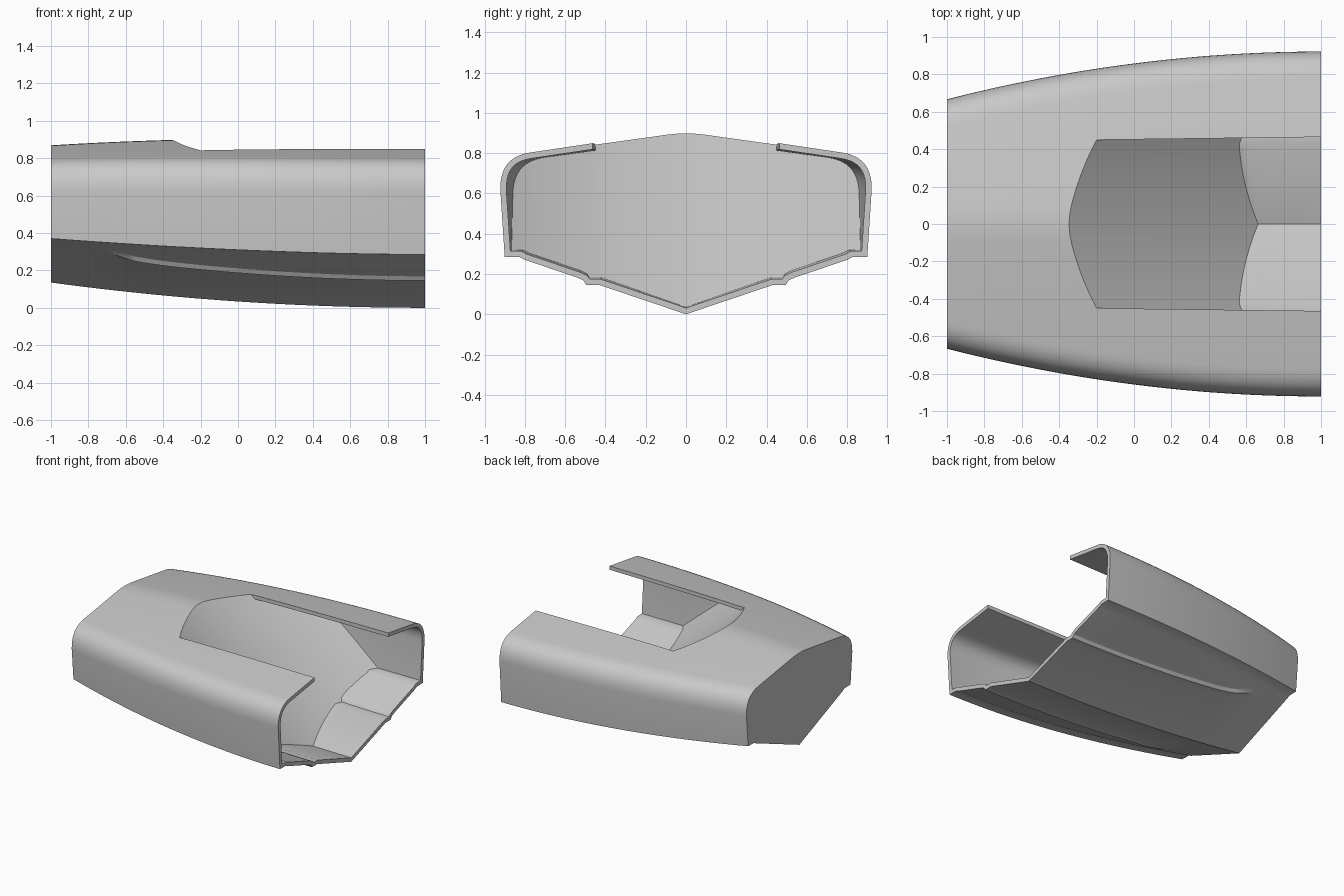
import bpy, bmesh
from mathutils import Vector

cube = bpy.data.objects.get("Cube")
if cube:
    bpy.data.objects.remove(cube)

WALL = 0.03
DECK_SLOPE = 0.149

grey = bpy.data.materials.new("light_grey")
grey.use_nodes = True
colour = (0.58, 0.58, 0.58, 1)
grey.diffuse_color = colour
grey.node_tree.nodes["Principled BSDF"].inputs["Base Color"].default_value = colour


def clamp(v):
    return max(0.0, min(1.0, v))


def loft(name, rings):
    """Closed solid through a row of rings with equal point counts."""
    bm = bmesh.new()
    rows = [[bm.verts.new(p) for p in ring] for ring in rings]
    n = len(rows[0])
    for a, b in zip(rows, rows[1:]):
        for i in range(n):
            j = (i + 1) % n
            bm.faces.new((a[i], a[j], b[j], b[i]))
    bm.faces.new(rows[0])
    bm.faces.new(rows[-1])
    bmesh.ops.recalc_face_normals(bm, faces=bm.faces)
    mesh = bpy.data.meshes.new(name)
    bm.to_mesh(mesh)
    bm.free()
    mesh.materials.append(grey)
    obj = bpy.data.objects.new(name, mesh)
    bpy.context.collection.objects.link(obj)
    return obj


def section(x):
    """Hull outline across the boat, as (y, z) points from keel to deck crest and back."""
    u = max(0.0, (1 - x) / 2)
    beam = 0.925 - 0.255 * u ** 2
    keel = 0.135 * u ** 2
    chine = 0.285 + 0.085 * u ** 1.77
    apex = 0.918 - 0.042 * u ** 3
    v_end = beam - 0.125
    slope = (chine - 0.015 - keel) / v_end

    def bottom(y, drop=0.0):
        return Vector((y, keel + slope * y - drop))

    def deck(y):
        return Vector((y, apex - DECK_SLOPE * y))

    # V bottom with a strake that fades out toward the bow
    fade = clamp((x + 0.75) / 0.2)
    ys = min(0.43 + 0.06 * clamp((-x - 0.35) / 0.4) ** 2, beam - 0.245)
    half = [bottom(0), bottom(ys),
            bottom(ys + 0.065, 0.065 * slope * fade),
            bottom(ys + 0.08, 0.004 * fade), bottom(ys + 0.11), bottom(v_end)]
    # Chine flat
    half += [Vector((beam - 0.1, chine - 0.002)), Vector((beam - 0.025, chine))]
    # Rounded shoulder between side and deck
    p0, p1, p2 = Vector((beam - 0.003, 0.62)), deck(beam), deck(beam - 0.15)
    for k in range(11):
        t = k / 10
        half.append(p0 * (1 - t) ** 2 + p1 * 2 * t * (1 - t) + p2 * t * t)
    # Softly rounded crest
    for y in (0.1, 0.066, 0.033, 0):
        half.append(Vector((y, apex - DECK_SLOPE * (0.05 + y * y / 0.2))))
    return half + [Vector((-p.x, p.y)) for p in reversed(half[1:-1])]


def inset(points, t):
    """Offset a closed outline inward by t."""
    out = []
    for i, p in enumerate(points):
        d1 = (p - points[i - 1]).normalized()
        d2 = (points[(i + 1) % len(points)] - p).normalized()
        n1, n2 = Vector((-d1.y, d1.x)), Vector((-d2.y, d2.x))
        out.append(p + (n1 + n2) * t / (1 + n1.dot(n2)))
    return out


def hull_rings(x0, x1, count, wall=0.0):
    rings = []
    for i in range(count + 1):
        x = x0 + (x1 - x0) * i / count
        rings.append([(x, p.x, p.y) for p in inset(section(x), wall)])
    return rings


def bulkhead_x(y, z):
    return 0.705 - 1.172 * z + 0.4 * y * y


def boolean(obj, cutter, operation):
    mod = obj.modifiers.new(operation.title(), "BOOLEAN")
    mod.operation = operation
    mod.solver = "EXACT"
    mod.object = cutter


# Solid hull and the hollow inside it
hull = loft("hull_shell", hull_rings(-1, 1, 40))
hollow = loft("hollow_cutter", hull_rings(-0.55, 1.1, 33, WALL))

# Slot through the deck, slightly wider toward the open end
slot_rings = []
for x in (-0.6, 1.2):
    w = 0.4525 + 0.0125 * x
    slot_rings.append([(x, -w, 0.6), (x, w, 0.6), (x, w, 1.1), (x, -w, 1.1)])
slot = loft("slot_cutter", slot_rings)

# Space ahead of the sloping, curved bulkhead
LOW, HIGH = -0.2, 1.3
space_rings = []
for i in range(33):
    y = -1.03 + 2.06 * i / 32
    space_rings.append([(bulkhead_x(y, LOW), y, LOW), (2, y, LOW),
                        (2, y, HIGH), (bulkhead_x(y, HIGH), y, HIGH)])
space = loft("bulkhead_cutter", space_rings)

boolean(hollow, slot, "UNION")
boolean(hollow, space, "INTERSECT")
boolean(hull, hollow, "DIFFERENCE")
for cutter in (hollow, slot, space):
    cutter.hide_render = True

# Apply the cuts and shade
bpy.ops.object.select_all(action="DESELECT")
hull.select_set(True)
bpy.context.view_layer.objects.active = hull
bpy.ops.object.convert(target="MESH")
for cutter in (hollow, slot, space):
    bpy.data.objects.remove(cutter)
bpy.ops.object.shade_smooth_by_angle(angle=0.5)
